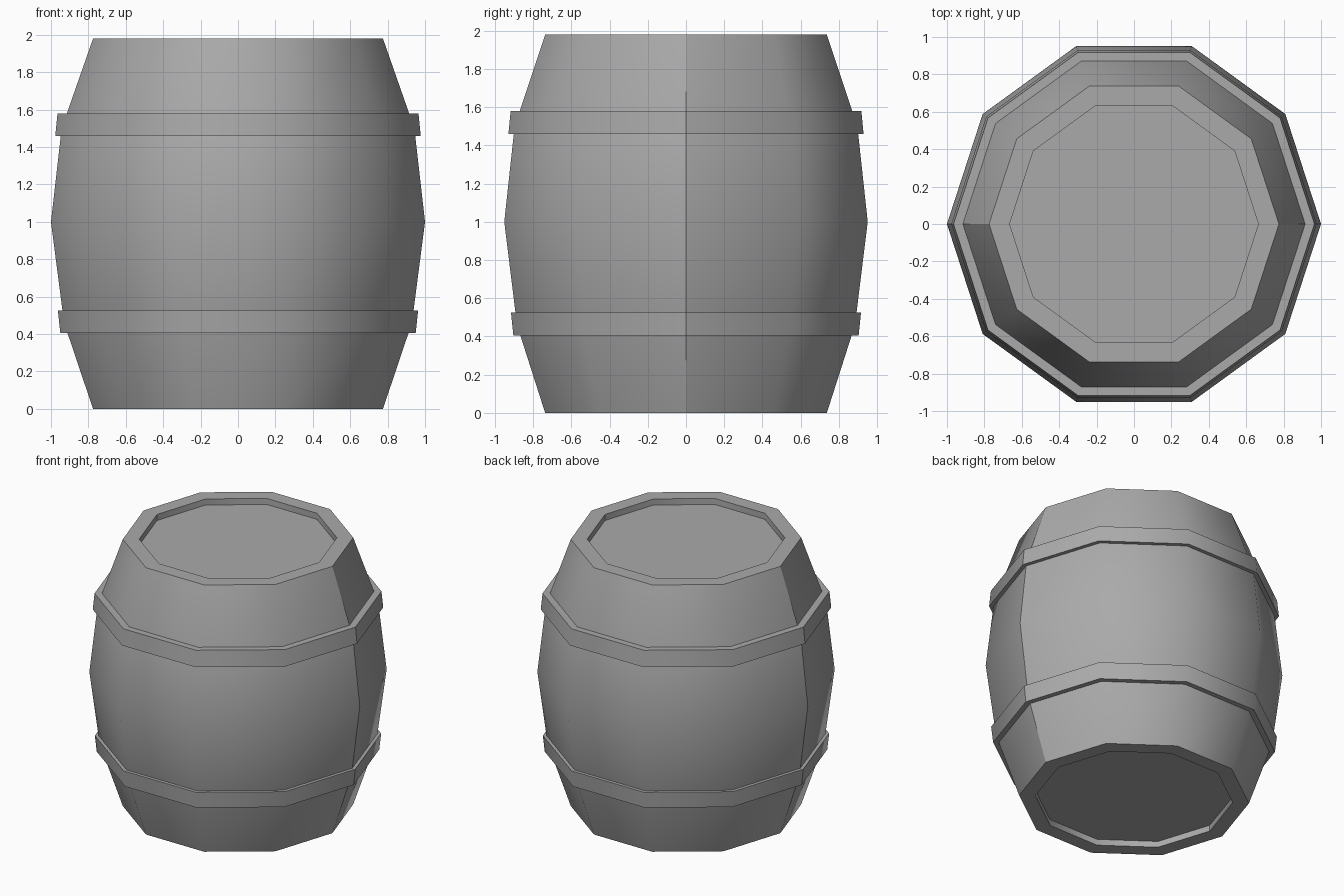
import bpy, bmesh
from math import cos, sin, pi, radians

SIDES = 10

cube = bpy.data.objects.get("Cube")
if cube:
    bpy.data.objects.remove(cube, do_unlink=True)

grey = bpy.data.materials.new("plain grey")
grey.use_nodes = True
grey.diffuse_color = (0.4, 0.4, 0.4, 1)
grey.node_tree.nodes["Principled BSDF"].inputs["Base Color"].default_value = (0.4, 0.4, 0.4, 1)


def lathe(name, profile, closed):
    """Revolve (radius, height) points into a ten-sided part; open profiles get end caps."""
    bm = bmesh.new()
    rings = [[bm.verts.new((r * cos(2 * pi * i / SIDES), r * sin(2 * pi * i / SIDES), z))
              for i in range(SIDES)] for r, z in profile]
    pairs = list(zip(rings, rings[1:]))
    if closed:
        pairs.append((rings[-1], rings[0]))
    else:
        bm.faces.new(rings[0])
        bm.faces.new(rings[-1])
    for a, b in pairs:
        for i in range(SIDES):
            j = (i + 1) % SIDES
            bm.faces.new((a[i], a[j], b[j], b[i]))
    bmesh.ops.recalc_face_normals(bm, faces=bm.faces)
    mesh = bpy.data.meshes.new(name)
    bm.to_mesh(mesh)
    bm.free()
    mesh.materials.append(grey)
    obj = bpy.data.objects.new(name, mesh)
    bpy.context.collection.objects.link(obj)

    # smooth sides, with hard rims and a hard seam where the two halves meet
    bpy.ops.object.select_all(action="DESELECT")
    obj.select_set(True)
    bpy.context.view_layer.objects.active = obj
    bpy.ops.object.shade_smooth_by_angle(angle=radians(40))
    for edge in mesh.edges:
        if all(abs(mesh.vertices[v].co.y) < 0.001 for v in edge.vertices):
            edge.use_edge_sharp = True
    return obj


# Barrel body with recessed ends
lathe("barrel_body", [(0.665, 0.045), (0.665, 0), (0.775, 0), (0.93, 0.46), (1.0, 1.0),
                      (0.943, 1.5), (0.775, 1.98), (0.665, 1.98), (0.665, 1.935)], False)

# Hoops, each leaning with the slope of the staves
lathe("lower_hoop", [(0.89, 0.405), (0.95, 0.405), (0.963, 0.525), (0.9, 0.525)], True)
lathe("upper_hoop", [(0.9, 1.46), (0.977, 1.46), (0.965, 1.58), (0.89, 1.58)], True)
